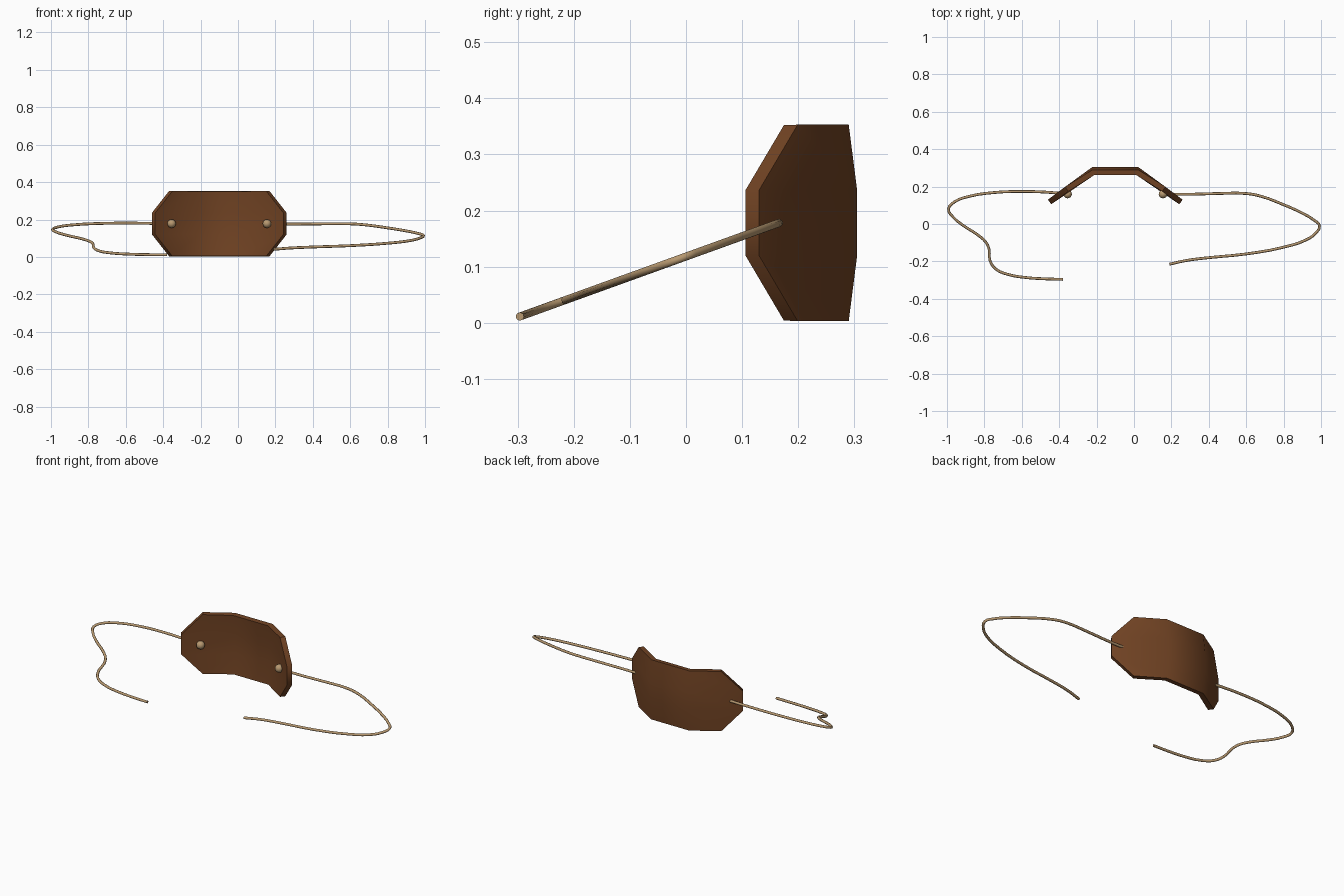
import bpy, bmesh, math

if "Cube" in bpy.data.objects:
    bpy.data.objects.remove(bpy.data.objects["Cube"])


def material(name, rgb):
    m = bpy.data.materials.new(name)
    m.diffuse_color = (*rgb, 1)
    m.use_nodes = True
    m.node_tree.nodes["Principled BSDF"].inputs["Base Color"].default_value = m.diffuse_color
    return m


leather = material("brown leather", (0.165, 0.056, 0.017))
cord = material("tan cord", (0.48, 0.32, 0.165))


def cord_z(y):
    # both cords lie in one tilted plane
    return 0.118 + 0.361 * y


# Curved octagonal pouch: a 4 x 4 grid bent around z, thickened inwards
CX = -0.10
rows = [  # z, half width, end y, middle y
    (0.003, 0.268, 0.199, 0.290),
    (0.120, 0.360, 0.130, 0.305),
    (0.236, 0.360, 0.130, 0.305),
    (0.353, 0.268, 0.199, 0.290),
]
bm = bmesh.new()
grid = [[bm.verts.new((CX + x, y, z)) for x, y in
         ((-w, ye), (-0.122, ym), (0.122, ym), (w, ye))]
        for z, w, ye, ym in rows]
for j in range(3):
    for i in range(3):
        bm.faces.new((grid[j][i], grid[j + 1][i], grid[j + 1][i + 1], grid[j][i + 1]))
mesh = bpy.data.meshes.new("pouch")
bm.to_mesh(mesh)
bm.free()
mesh.materials.append(leather)
pouch = bpy.data.objects.new("pouch", mesh)
bpy.context.collection.objects.link(pouch)
bpy.context.view_layer.objects.active = pouch
pouch.select_set(True)
solid = pouch.modifiers.new("thickness", 'SOLIDIFY')
solid.thickness = 0.03
solid.offset = -1
bpy.ops.object.modifier_apply(modifier=solid.name)
bpy.ops.object.shade_smooth_by_angle(angle=math.radians(45))


# Cords: round tubes along a plan path
def make_cord(name, path):
    cu = bpy.data.curves.new(name, 'CURVE')
    cu.dimensions = '3D'
    cu.bevel_depth = 0.0075
    cu.bevel_resolution = 2
    cu.resolution_u = 3
    cu.use_fill_caps = True
    sp = cu.splines.new('BEZIER')
    sp.bezier_points.add(len(path) - 1)
    for p, (x, y) in zip(sp.bezier_points, path):
        p.co = (x, y, cord_z(y))
        p.handle_left_type = p.handle_right_type = 'AUTO'
    cu.materials.append(cord)
    ob = bpy.data.objects.new(name, cu)
    bpy.context.collection.objects.link(ob)


make_cord("left_cord", [
    (-0.355, 0.16), (-0.45, 0.169), (-0.6, 0.174), (-0.75, 0.168), (-0.88, 0.148),
    (-0.96, 0.118), (-0.992, 0.08), (-0.97, 0.04), (-0.91, -0.01), (-0.84, -0.055),
    (-0.79, -0.1), (-0.775, -0.135), (-0.77, -0.195), (-0.74, -0.24), (-0.68, -0.268),
    (-0.58, -0.286), (-0.48, -0.293), (-0.38, -0.296)])
make_cord("right_cord", [
    (0.155, 0.16), (0.3, 0.159), (0.45, 0.163), (0.6, 0.163), (0.68, 0.148),
    (0.8, 0.103), (0.9, 0.058), (0.96, 0.022), (0.992, -0.01), (0.97, -0.05),
    (0.92, -0.085), (0.8, -0.124), (0.6, -0.16), (0.4, -0.18), (0.28, -0.195),
    (0.19, -0.215)])

# Knots on the inner face of the pouch
for side, x in (("left", -0.355), ("right", 0.155)):
    bpy.ops.mesh.primitive_uv_sphere_add(segments=16, ring_count=10, radius=0.023,
                                         location=(x, 0.16, 0.178))
    knot = bpy.context.object
    knot.name = side + "_knot"
    knot.data.materials.append(cord)
    bpy.ops.object.shade_smooth()
